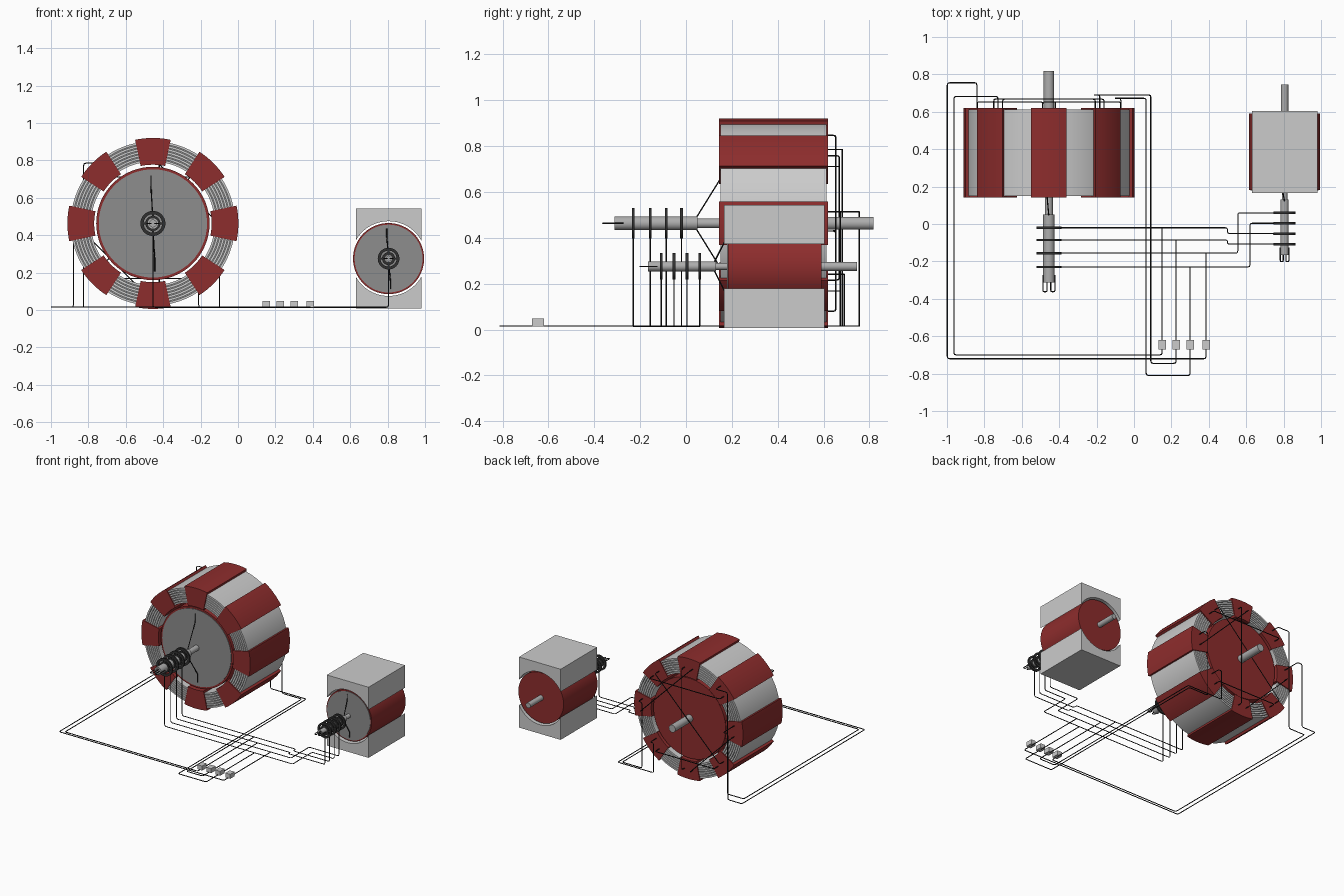
import bpy, bmesh
from math import sin, cos, pi, radians, acos
from mathutils import Vector

old = bpy.data.objects.get("Cube")
if old:
    bpy.data.objects.remove(old, do_unlink=True)


def material(name, rgb):
    m = bpy.data.materials.new(name)
    m.use_nodes = True
    m.diffuse_color = (*rgb, 1)
    m.node_tree.nodes["Principled BSDF"].inputs["Base Color"].default_value = (*rgb, 1)
    return m


RED = material("coil red", (0.27, 0.026, 0.026))
LIGHT = material("light grey iron", (0.6, 0.6, 0.6))
DARK = material("dark grey iron", (0.27, 0.27, 0.27))
STEEL = material("shaft grey", (0.42, 0.42, 0.42))
BLACK = material("black wire", (0.012, 0.012, 0.012))
RING = material("slip ring black", (0.03, 0.03, 0.03))


def finish(name, bm, mat, smooth=True):
    bmesh.ops.recalc_face_normals(bm, faces=bm.faces)
    me = bpy.data.meshes.new(name)
    bm.to_mesh(me)
    bm.free()
    ob = bpy.data.objects.new(name, me)
    bpy.context.collection.objects.link(ob)
    me.materials.append(mat)
    if smooth:
        bpy.ops.object.select_all(action='DESELECT')
        ob.select_set(True)
        bpy.context.view_layer.objects.active = ob
        bpy.ops.object.shade_smooth_by_angle(angle=radians(35))
    return ob


def prism(bm, points, y0, y1):
    """Extrude an x-z outline along y."""
    a = [bm.verts.new((x, y0, z)) for x, z in points]
    b = [bm.verts.new((x, y1, z)) for x, z in points]
    bm.faces.new(a)
    bm.faces.new(b[::-1])
    for i in range(len(a)):
        j = (i + 1) % len(a)
        bm.faces.new((a[i], a[j], b[j], b[i]))


def arc(c, r, a0, a1, n):
    return [(c[0] + r * cos(a0 + (a1 - a0) * i / n),
             c[1] + r * sin(a0 + (a1 - a0) * i / n)) for i in range(n + 1)]


def sector(bm, c, r0, r1, mid, half, y0, y1, n=10):
    prism(bm, arc(c, r1, mid - half, mid + half, n) + arc(c, r0, mid + half, mid - half, n), y0, y1)


def disc(bm, c, r, y0, y1, n=48):
    prism(bm, arc(c, r, 0, 2 * pi, n)[:-1], y0, y1)


def tube(bm, c, r0, r1, y0, y1, n=32):
    loops = []
    for r, y in ((r0, y0), (r1, y0), (r1, y1), (r0, y1)):
        loops.append([bm.verts.new((x, y, z)) for x, z in arc(c, r, 0, 2 * pi, n)[:-1]])
    for k in range(4):
        p, q = loops[k], loops[(k + 1) % 4]
        for i in range(n):
            j = (i + 1) % n
            bm.faces.new((p[i], p[j], q[j], q[i]))


def wire(name, pts, r=0.0032, mat=BLACK):
    """Round wire along a path whose corners are slightly rounded."""
    pts = [Vector(p) for p in pts]
    path = [pts[0]]
    for a, b, c in zip(pts, pts[1:], pts[2:]):
        u, v = a - b, c - b
        d = min(0.012, u.length * 0.4, v.length * 0.4)
        p, q = b + u.normalized() * d, b + v.normalized() * d
        path += [p, (p + q) / 4 + b / 2, q]
    path.append(pts[-1])
    cu = bpy.data.curves.new(name, 'CURVE')
    cu.dimensions = '3D'
    cu.bevel_depth = r
    cu.bevel_resolution = 1
    cu.use_fill_caps = True
    sp = cu.splines.new('POLY')
    sp.points.add(len(path) - 1)
    for p, co in zip(sp.points, path):
        p.co = (*co, 1)
    ob = bpy.data.objects.new(name, cu)
    bpy.context.collection.objects.link(ob)
    cu.materials.append(mat)


BIG, SMALL, FLOOR = (-0.455, 0.463), (0.805, 0.275), 0.015

# Stator: eight red coils with layered iron arcs between them
coils, arcs, core = bmesh.new(), bmesh.new(), bmesh.new()
for k in range(8):
    a = k * pi / 4
    sector(coils, BIG, 0.314, 0.457, a, radians(12), 0.143, 0.619)
    sector(core, BIG, 0.332, 0.436, a + pi / 8, radians(10.6), 0.164, 0.596)
    for i in range(7):
        r = 0.33 + i * 0.0162
        sector(arcs, BIG, r, r + 0.0122, a + pi / 8, radians(10.6), 0.15, 0.612)
finish("stator_coils", coils, RED)
finish("stator_core", core, DARK)
finish("stator_iron_layers", arcs, LIGHT)

# Field block: two pole pieces hollowed around the small rotor
for name, s in (("upper_pole", 1), ("lower_pole", -1)):
    edge = acos(0.175 / 0.2)
    outline = arc((0, 0), 0.2, edge, pi - edge, 28) + [(-0.175, 0.268), (0.175, 0.268)]
    bm = bmesh.new()
    prism(bm, [(SMALL[0] + x, SMALL[1] + s * z) for x, z in outline], 0.166, 0.604)
    finish(name, bm, LIGHT)


def rotor(tag, c, r, y0, y1, shaft_r, tip, tail, ring_r, ring_ys):
    neck = max(ring_ys) + 0.07
    # Drum wrapped in winding, with a bare iron front plate
    bm = bmesh.new()
    disc(bm, c, r, y0, y1, 64)
    finish(tag + "_drum", bm, RED)
    bm = bmesh.new()
    disc(bm, c, r * 0.955, y0 - 0.004, y0 + 0.002, 64)
    finish(tag + "_front_plate", bm, DARK)
    # Solid rear shaft, thin neck, hollow front shaft
    bm = bmesh.new()
    disc(bm, c, shaft_r, y1 - 0.01, tail, 32)
    disc(bm, c, shaft_r * 0.75, neck - 0.02, y0, 32)
    tube(bm, c, shaft_r * 0.65, shaft_r * 1.08, tip, neck)
    finish(tag + "_shaft", bm, STEEL)
    # Slip rings on narrow hubs
    bm = bmesh.new()
    for y in ring_ys:
        tube(bm, c, ring_r * 0.74, ring_r, y - 0.006, y + 0.006)
        tube(bm, c, shaft_r, ring_r * 0.6, y - 0.004, y + 0.004)
        for k in range(4):
            sector(bm, c, ring_r * 0.55, ring_r * 0.8, k * pi / 2, 0.12, y - 0.004, y + 0.004, 2)
    finish(tag + "_slip_rings", bm, RING)
    # Lead loops at the shaft tip and leads fanning over the front plate
    for s in (-1, 1):
        x = c[0] + s * shaft_r * 0.75
        d = shaft_r * 0.4
        wire(tag + "_tip_loop", [(x - d, tip + 0.04, c[1]), (x - d, tip - shaft_r * 1.8, c[1]),
                                 (x + d, tip - shaft_r * 1.8, c[1]), (x + d, tip + 0.04, c[1])])
        wire(tag + "_winding_lead", [(c[0], neck - 0.01, c[1] + s * shaft_r * 0.6),
                                     (c[0] - s * 0.01, y0 - 0.008, c[1] + s * r * 0.64),
                                     (c[0] - s * 0.01, y0 - 0.007, c[1] + s * r * 0.85)])


BIG_YS = (-0.02, -0.086, -0.156, -0.23)
SMALL_YS = (0.06, 0.004, -0.052, -0.108)
rotor("large_rotor", BIG, 0.303, 0.158, 0.607, 0.028, -0.312, 0.817, 0.067, BIG_YS)
rotor("small_rotor", SMALL, 0.19, 0.183, 0.59, 0.02, -0.165, 0.745, 0.058, SMALL_YS)

# Brush wires joining each large ring to a small ring along the floor
TERMINALS = (0.15, 0.225, 0.385, 0.30)
for y, k, bend, tx in zip(BIG_YS, (2, 3, 0, 1), (0.5, 0.5, 0.555, 0.62), TERMINALS):
    y2 = SMALL_YS[k]
    wire("brush_wire", [(BIG[0], y, BIG[1] - 0.062), (BIG[0], y, FLOOR), (bend, y, FLOOR),
                        (bend, y2, FLOOR), (SMALL[0], y2, FLOOR), (SMALL[0], y2, SMALL[1] - 0.053)])
    wire("terminal_wire", [(tx, y, FLOOR), (tx, -0.64, FLOOR)])

# Terminal blocks
bm = bmesh.new()
for tx in TERMINALS:
    prism(bm, [(tx - 0.02, 0.014), (tx + 0.02, 0.014), (tx + 0.02, 0.048), (tx - 0.02, 0.048)], -0.672, -0.62)
finish("terminal_blocks", bm, LIGHT, False)


def coil_point(deg, y, r=0.385):
    return (BIG[0] + r * cos(radians(deg)), y, BIG[1] + r * sin(radians(deg)))


# Supply wires: terminal, front run, side run, rear run, coil angle
for tx, front, side, rear, end, deg in (
        (0.15, -0.70, -0.963, 0.682, -0.825, 135),
        (0.385, -0.72, -0.998, 0.755, -0.88, 180),
        (0.225, -0.745, 0.09, 0.69, -0.21, 315),
        (0.30, -0.81, 0.065, 0.672, -0.10, 0)):
    x, _, z = coil_point(deg, 0)
    wire("supply_wire", [(tx, -0.66, FLOOR), (tx, front, FLOOR), (side, front, FLOOR),
                         (side, rear, FLOOR), (end, rear, FLOOR), (end, rear, z + 0.05),
                         (x, rear, z + 0.05), (x, 0.61, z + 0.05)])

# Rear links joining the coils of each phase
for chain, y in (((180, 270, 90, 0), 0.653), ((135, 45, 225, 315), 0.668)):
    for a, b in zip(chain, chain[1:]):
        a, b = a + 5, b - 5
        wire("coil_link", [coil_point(a, 0.61), coil_point(a, y), coil_point(b, y), coil_point(b, 0.61)])
